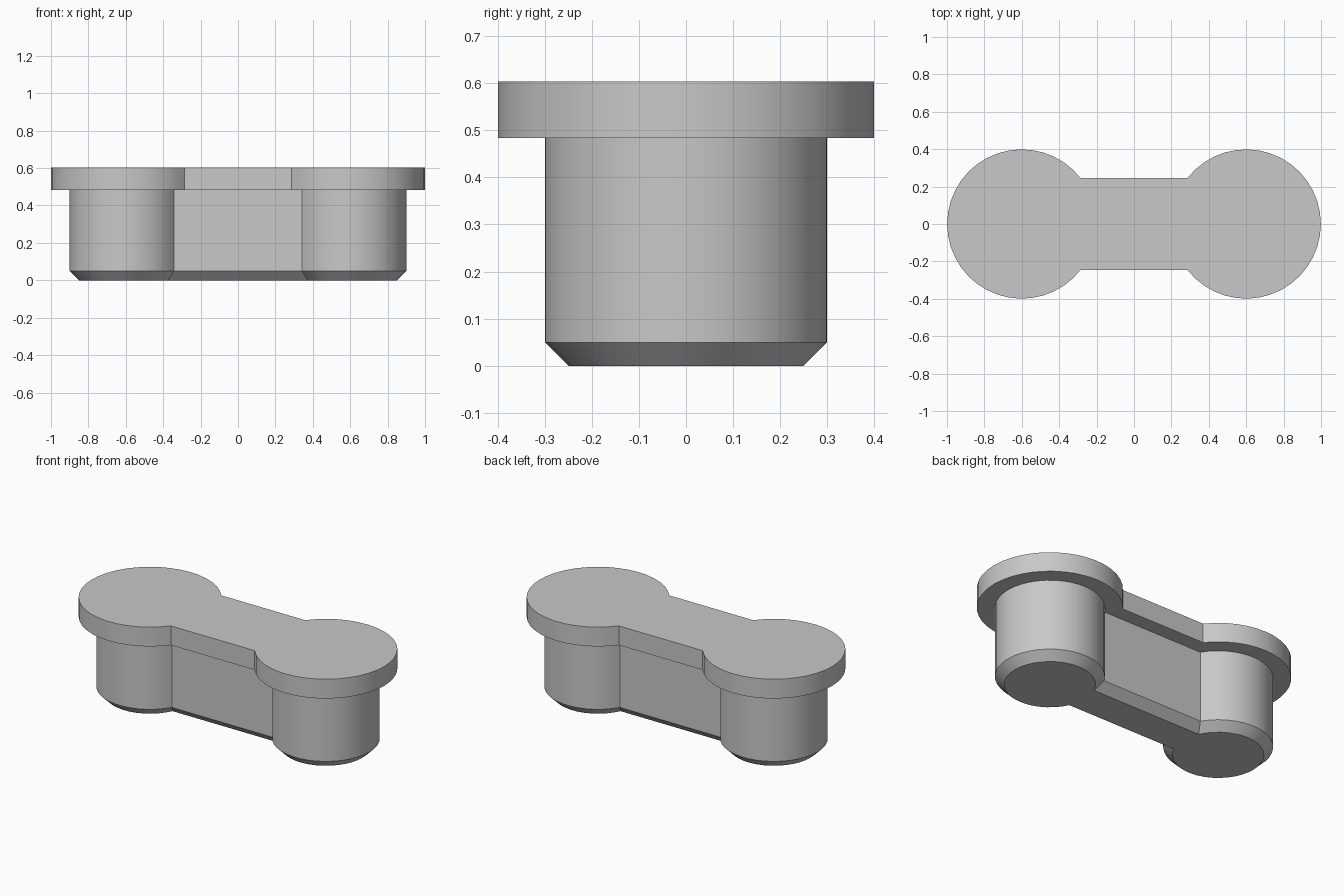
import bpy
import bmesh
import math

cube = bpy.data.objects.get("Cube")
if cube:
    bpy.data.objects.remove(cube, do_unlink=True)

CENTRE = 0.6     # distance of each round end from the middle
STEPS = 32       # segments in each round end


def outline(radius, half_width):
    """Two round ends joined by a straight neck, counter-clockwise."""
    start = math.asin(half_width / radius)
    points = []
    for side in (1, -1):
        for i in range(STEPS + 1):
            a = -math.pi + start + (2 * math.pi - 2 * start) * i / STEPS
            points.append((side * (CENTRE + radius * math.cos(a)),
                           side * radius * math.sin(a)))
    return points


# Grey plastic
grey = bpy.data.materials.new("plain grey")
grey.use_nodes = True
colour = (0.58, 0.58, 0.58, 1)
grey.diffuse_color = colour
grey.node_tree.nodes["Principled BSDF"].inputs["Base Color"].default_value = colour

# Chamfered foot, body, overhanging flange: (height, end radius, neck half width)
levels = [
    (0.0, 0.25, 0.105),
    (0.05, 0.3, 0.155),
    (0.484, 0.3, 0.155),
    (0.484, 0.399, 0.246),
    (0.603, 0.399, 0.246),
]

bm = bmesh.new()
rings = [[bm.verts.new((x, y, z)) for x, y in outline(r, w)] for z, r, w in levels]
for low, high in zip(rings, rings[1:]):
    for i in range(len(low)):
        j = (i + 1) % len(low)
        bm.faces.new((low[i], low[j], high[j], high[i]))
bm.faces.new(rings[0][::-1])
bm.faces.new(rings[-1])
bmesh.ops.recalc_face_normals(bm, faces=bm.faces)

mesh = bpy.data.meshes.new("double_plug")
bm.to_mesh(mesh)
bm.free()
mesh.materials.append(grey)
plug = bpy.data.objects.new("double_plug", mesh)
bpy.context.collection.objects.link(plug)

# Smooth round walls with crisp rims
bpy.ops.object.select_all(action="DESELECT")
plug.select_set(True)
bpy.context.view_layer.objects.active = plug
bpy.ops.object.shade_smooth_by_angle(angle=math.radians(25))
